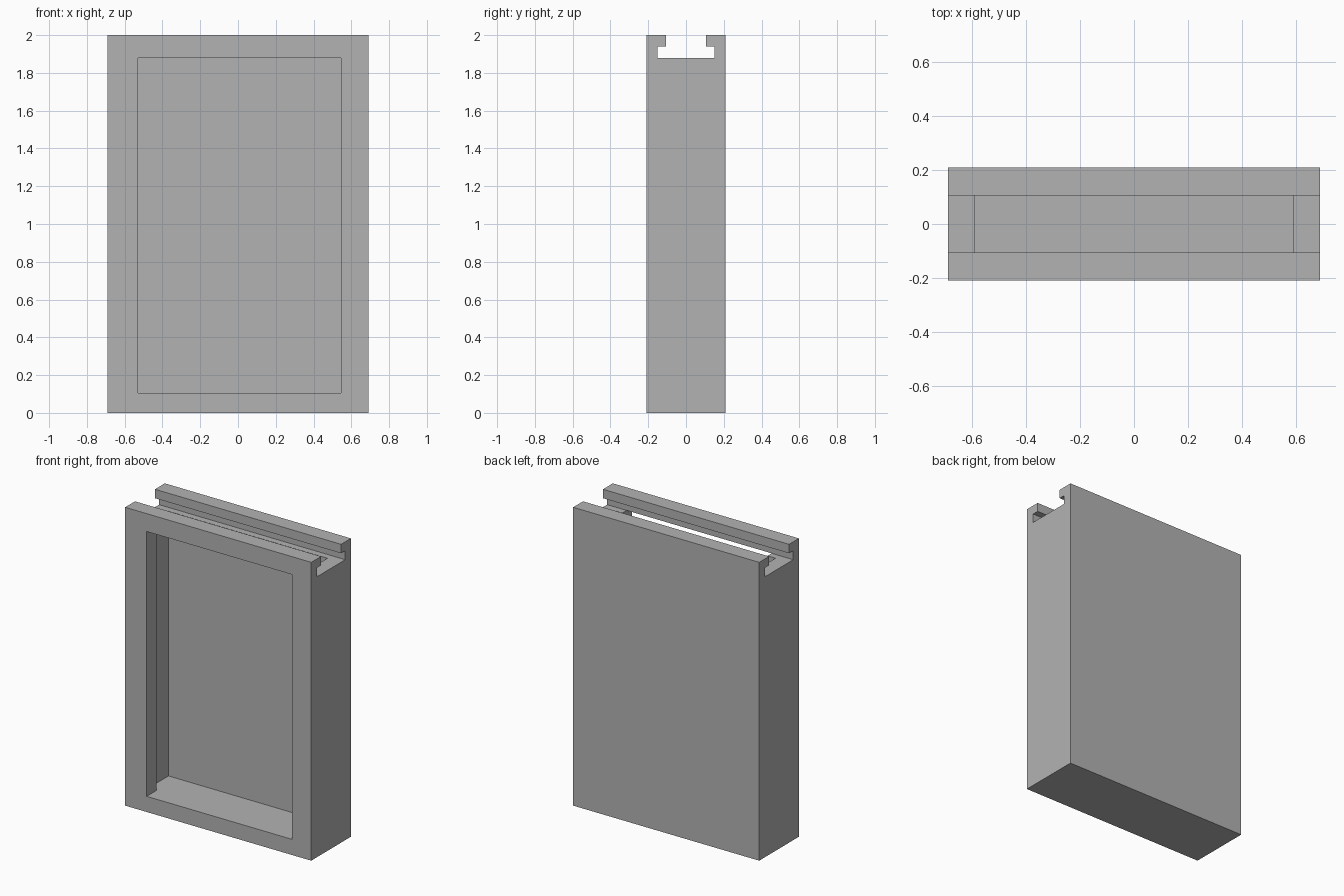
import bpy, bmesh
from mathutils import Vector

cube = bpy.data.objects.get("Cube")
if cube:
    bpy.data.objects.remove(cube, do_unlink=True)

HALF_W, HALF_D, HEIGHT = 0.69, 0.21, 2.0
SLOT_FLOOR, LIP_UNDER = 1.88, 1.94
SLOT_HALF, LIP_HALF = 0.15, 0.106

grey = bpy.data.materials.new("plain_grey")
grey.use_nodes = True
colour = (0.45, 0.45, 0.45, 1)
grey.diffuse_color = colour
grey.node_tree.nodes["Principled BSDF"].inputs["Base Color"].default_value = colour


def make_object(name, bm):
    bmesh.ops.recalc_face_normals(bm, faces=bm.faces)
    mesh = bpy.data.meshes.new(name)
    bm.to_mesh(mesh)
    bm.free()
    mesh.materials.append(grey)
    obj = bpy.data.objects.new(name, mesh)
    bpy.context.collection.objects.link(obj)
    return obj


def box(name, low, high):
    low, high = Vector(low), Vector(high)
    bm = bmesh.new()
    bmesh.ops.create_cube(bm, size=1)
    bmesh.ops.scale(bm, vec=high - low, verts=bm.verts)
    bmesh.ops.translate(bm, vec=(low + high) / 2, verts=bm.verts)
    return make_object(name, bm)


# Casing: end profile with a T-slot along the top, extruded across the width
back = [(HALF_D, 0), (HALF_D, HEIGHT), (LIP_HALF, HEIGHT), (LIP_HALF, LIP_UNDER),
        (SLOT_HALF, LIP_UNDER), (SLOT_HALF, SLOT_FLOOR)]
profile = back + [(-y, z) for y, z in reversed(back)]
bm = bmesh.new()
face = bm.faces.new([bm.verts.new((-HALF_W, y, z)) for y, z in profile])
extruded = bmesh.ops.extrude_face_region(bm, geom=[face])["geom"]
bmesh.ops.translate(bm, vec=(2 * HALF_W, 0, 0),
                    verts=[v for v in extruded if isinstance(v, bmesh.types.BMVert)])
casing = make_object("slotted_casing", bm)

# Inner cavity, open into the slot, and the window through the front wall
cutters = [
    box("cavity_cutter", (-0.59, -LIP_HALF, 0.105), (0.59, LIP_HALF, 1.91)),
    box("window_cutter", (-0.53, -0.3, 0.105), (0.546, 0, SLOT_FLOOR)),
]
bpy.context.view_layer.objects.active = casing
for cutter in cutters:
    cutter.hide_render = True
    cut = casing.modifiers.new(cutter.name, 'BOOLEAN')
    cut.operation = 'DIFFERENCE'
    cut.solver = 'EXACT'
    cut.object = cutter
    bpy.ops.object.modifier_apply(modifier=cut.name)
    bpy.data.objects.remove(cutter, do_unlink=True)
